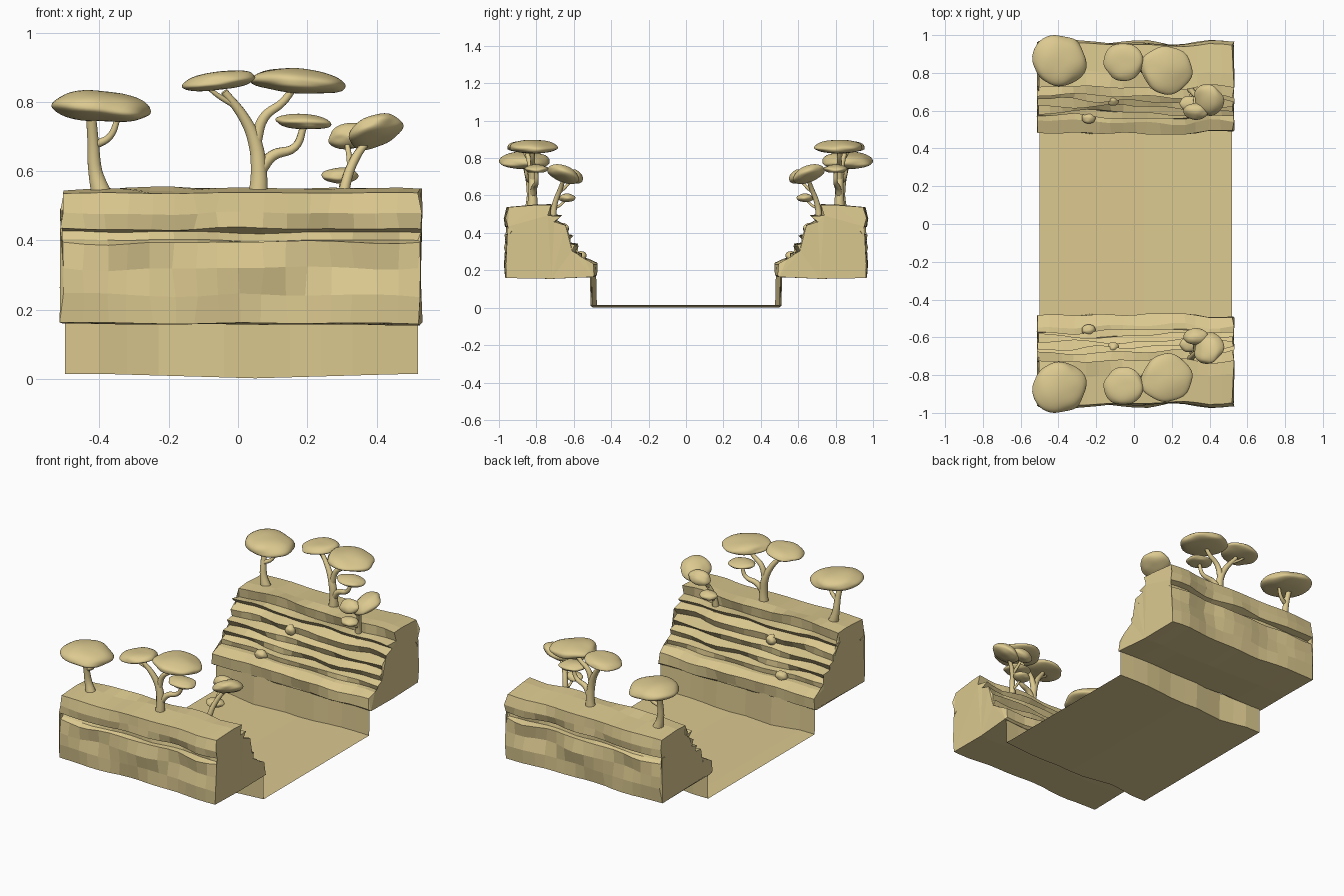
import bpy, bmesh, math, random
from mathutils import Vector, Matrix, noise

if "Cube" in bpy.data.objects:
    bpy.data.objects.remove(bpy.data.objects["Cube"])

random.seed(4)
mat = bpy.data.materials.new("sandstone")
mat.diffuse_color = (0.72, 0.59, 0.28, 1)
mat.use_nodes = True
mat.node_tree.nodes["Principled BSDF"].inputs["Base Color"].default_value = mat.diffuse_color


def finish(ob, smooth=False):
    """Colour the part and mirror it to the other bank."""
    ob.data.materials.append(mat)
    bpy.ops.object.select_all(action='DESELECT')
    ob.select_set(True)
    bpy.context.view_layer.objects.active = ob
    if smooth:
        bpy.ops.object.shade_smooth_by_angle(angle=math.radians(60))
    m = ob.modifiers.new("mirror", 'MIRROR')
    m.use_axis = (False, True, False)
    m.use_mirror_merge = False


def mesh_object(name, bm, smooth=False):
    me = bpy.data.meshes.new(name)
    bm.to_mesh(me)
    bm.free()
    ob = bpy.data.objects.new(name, me)
    bpy.context.collection.objects.link(ob)
    finish(ob, smooth)


def wave(x, seed, amp):
    return amp * noise.noise(Vector((x * 5, seed * 3.7, 0.5)))


# Cliff: layered profile (y, z, waviness) swept along x with uneven strata
profile = [(.50, .165, .008), (.487, .175, .012), (.487, .235, .014), (.54, .258, .012),
           (.575, .262, .014), (.572, .290, .014), (.605, .302, .016), (.592, .335, .016),
           (.635, .350, .014), (.618, .385, .016), (.668, .400, .016), (.650, .440, .016),
           (.705, .462, .014), (.675, .490, .014), (.735, .490, .012), (.722, .545, .012),
           (.80, .548, .010), (.950, .537, .006), (.960, .480, .012), (.952, .435, .012),
           (.925, .425, .010), (.930, .402, .012), (.952, .395, .012), (.957, .320, .016),
           (.962, .240, .016), (.955, .160, .010), (.72, .157, .006)]
xs = [-.51 + 1.035 * i / 16 for i in range(17)]
bm = bmesh.new()
rings = []
for i, x in enumerate(xs):
    ring = []
    for k, (y, z, a) in enumerate(profile):
        end = i in (0, 16)
        px = x + (random.uniform(-.006, .008) if end else random.uniform(-.008, .008))
        dy = wave(x, 0, .02) + wave(x, k + 1, a * 1.6)
        dz = wave(x, k // 2 + 40, .012 if .2 < z < .53 else .016 if 14 < k < 17 else .005)
        ring.append(bm.verts.new((px, y + dy, z + dz)))
    rings.append(ring)
n = len(profile)
for a, b in zip(rings, rings[1:]):
    for k in range(n):
        bm.faces.new((a[k], a[(k + 1) % n], b[(k + 1) % n], b[k]))
caps = [bm.faces.new(rings[0]), bm.faces.new(rings[-1])]
bmesh.ops.triangulate(bm, faces=caps)
bmesh.ops.recalc_face_normals(bm, faces=bm.faces)
mesh_object("cliff", bm)

# River bed and bank walls: thin sheets sharing a wavy edge
steps = [-.5, -.40, -.32, -.23, -.13, -.04, .05, .15, .24, .33, .43, .52]
bed, wall = bmesh.new(), bmesh.new()
prev = None
for x in steps:
    e = .492 + wave(x, 9, .03)
    z = .002 + .013 * min(1, abs(x - .05) / .45)
    cur = (bed.verts.new((x, 0, z)), bed.verts.new((x, e, z)),
           wall.verts.new((x, e, z)), wall.verts.new((x, e + .004, .18)))
    if prev:
        bed.faces.new((prev[0], cur[0], cur[1], prev[1]))
        wall.faces.new((prev[2], cur[2], cur[3], prev[3]))
    prev = cur
mesh_object("river_bed", bed)
mesh_object("bank_wall", wall)


def blob(name, c, size, tilt=(0, 0), seed=0, flat=.75):
    """Rounded, lumpy lens: leaf canopy or boulder."""
    b = bmesh.new()
    bmesh.ops.create_icosphere(b, subdivisions=4, radius=1)
    rot = Matrix.Rotation(tilt[0], 3, 'X') @ Matrix.Rotation(tilt[1], 3, 'Y')
    for v in b.verts:
        p = v.co.copy()
        r = 1 + .14 * noise.noise(p * 1.2 + Vector((seed * 5.3, seed, 0)))
        p.z = p.z * (1 if p.z > 0 else flat) - .12
        v.co = rot @ Vector(p[i] * r * size[i] / 2 for i in range(3)) + Vector(c)
    mesh_object(name, b, True)


def branch(name, pts):
    """Tapered smooth limb through (x, y, z, radius) points."""
    cu = bpy.data.curves.new(name, 'CURVE')
    cu.dimensions = '3D'
    cu.bevel_depth = 1
    cu.bevel_resolution = 3
    cu.resolution_u = 5
    cu.use_fill_caps = True
    sp = cu.splines.new('BEZIER')
    sp.bezier_points.add(len(pts) - 1)
    for bp, p in zip(sp.bezier_points, pts):
        bp.co, bp.radius = p[:3], p[3]
        bp.handle_left_type = bp.handle_right_type = 'AUTO'
    ob = bpy.data.objects.new(name, cu)
    bpy.context.collection.objects.link(ob)
    bpy.ops.object.select_all(action='DESELECT')
    ob.select_set(True)
    bpy.context.view_layer.objects.active = ob
    bpy.ops.object.convert(target='MESH')
    finish(bpy.context.view_layer.objects.active, True)


# Left tree
branch("left_trunk", [(-.39, .83, .52, .032), (-.412, .83, .60, .021),
                      (-.418, .84, .68, .017), (-.425, .86, .77, .015)])
branch("left_twig", [(-.415, .835, .675, .013), (-.37, .85, .70, .010), (-.345, .86, .76, .008)])
blob("left_canopy", (-.398, .865, .787), (.285, .27, .105), (0, .06), 1)

# Middle tree
branch("middle_trunk", [(.058, .82, .52, .030), (.06, .82, .60, .024), (.05, .82, .68, .021),
                        (.02, .83, .75, .016), (-.04, .85, .83, .011)])
branch("middle_right_limb", [(.05, .82, .68, .018), (.075, .82, .755, .015),
                             (.13, .82, .80, .012), (.16, .82, .84, .011)])
branch("middle_low_limb", [(.06, .82, .60, .020), (.10, .81, .645, .016),
                           (.165, .80, .67, .012), (.19, .80, .73, .010)])
branch("middle_twig", [(-.01, .84, .79, .009), (-.06, .86, .82, .007), (-.09, .87, .845, .006)])
blob("middle_left_canopy", (-.055, .86, .861), (.215, .20, .062), (0, -.12), 2)
blob("middle_right_canopy", (.175, .815, .860), (.27, .25, .082), (0, .08), 3)
blob("middle_low_canopy", (.19, .80, .743), (.16, .13, .050), (0, .05), 4)

# Leaning tree on the slope edge
branch("leaning_trunk", [(.298, .715, .46, .020), (.31, .70, .56, .015),
                         (.34, .67, .64, .013), (.385, .65, .70, .009)])
branch("leaning_twig", [(.325, .685, .61, .010), (.32, .64, .65, .008), (.31, .60, .70, .007)])
branch("leaning_low_twig", [(.305, .705, .53, .008), (.30, .67, .55, .007), (.295, .64, .58, .006)])
blob("leaning_main_canopy", (.395, .655, .717), (.16, .175, .085), (.4, -.35), 5)
blob("leaning_side_canopy", (.325, .595, .70), (.13, .09, .08), (.4, -.1), 6)
blob("leaning_low_canopy", (.295, .635, .587), (.105, .085, .052), (0, 0), 7)

# Boulders on the ledges
blob("upper_boulder", (-.11, .655, .425), (.06, .06, .06), (0, 0), 8, 1)
blob("lower_boulder", (-.24, .56, .278), (.075, .055, .055), (0, 0), 9, 1)
